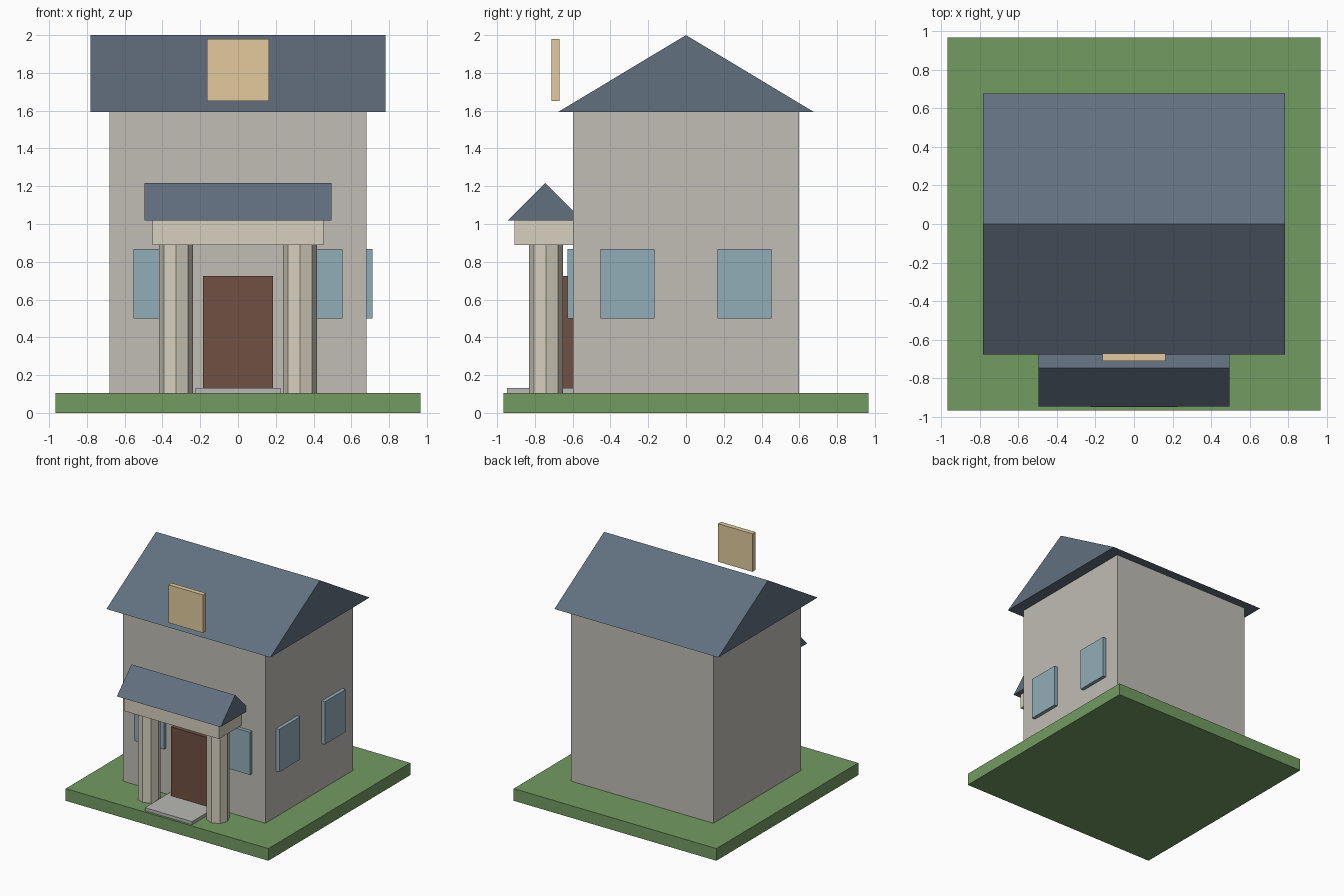
import bpy, math

if "Cube" in bpy.data.objects:
    bpy.data.objects.remove(bpy.data.objects["Cube"])


def material(name, rgb):
    m = bpy.data.materials.new(name)
    m.diffuse_color = (*rgb, 1)
    m.use_nodes = True
    m.node_tree.nodes["Principled BSDF"].inputs["Base Color"].default_value = m.diffuse_color
    return m


WALL = material("wall_stone", (0.53, 0.51, 0.46))
ROOF = material("slate", (0.12, 0.16, 0.21))
GRASS = material("grass", (0.17, 0.33, 0.12))
TRIM = material("cream_trim", (0.67, 0.63, 0.52))
DOOR = material("door_wood", (0.16, 0.08, 0.055))
GLASS = material("glass", (0.29, 0.42, 0.48))
PANEL = material("panel_tan", (0.76, 0.60, 0.34))
STEP = material("step_stone", (0.48, 0.48, 0.46))


def mesh_object(name, verts, faces, mat):
    me = bpy.data.meshes.new(name)
    me.from_pydata(verts, [], faces)
    me.materials.append(mat)
    ob = bpy.data.objects.new(name, me)
    bpy.context.collection.objects.link(ob)
    return ob


def prism(name, base, offset, mat):
    """Extrude a closed outline by an offset vector."""
    n = len(base)
    top = [tuple(a + b for a, b in zip(p, offset)) for p in base]
    faces = [tuple(reversed(range(n))), tuple(range(n, 2 * n))]
    faces += [(i, (i + 1) % n, n + (i + 1) % n, n + i) for i in range(n)]
    return mesh_object(name, base + top, faces, mat)


def box(name, x, y, z, mat):
    base = [(x[0], y[0], z[0]), (x[1], y[0], z[0]),
            (x[1], y[1], z[0]), (x[0], y[1], z[0])]
    return prism(name, base, (0, 0, z[1] - z[0]), mat)


def gable(name, half_x, y, z, mat):
    """Solid gable roof with its ridge along x."""
    base = [(-half_x, y[0], z[0]), (-half_x, y[1], z[0]),
            (-half_x, (y[0] + y[1]) / 2, z[1])]
    return prism(name, base, (2 * half_x, 0, 0), mat)


G = 0.105  # lawn surface

# Lawn, walls and main roof
box("lawn", (-0.967, 0.967), (-0.967, 0.967), (0, G), GRASS)
box("house_walls", (-0.68, 0.68), (-0.597, 0.597), (G, 1.593), WALL)
gable("main_roof", 0.782, (-0.677, 0.677), (1.593, 2.0), ROOF)

# Porch: step, beam and small gable roof
box("front_step", (-0.225, 0.225), (-0.948, -0.597), (G, 0.132), STEP)
box("porch_beam", (-0.453, 0.453), (-0.908, -0.582), (0.89, 1.018), TRIM)
gable("porch_roof", 0.495, (-0.945, -0.545), (1.018, 1.218), ROOF)

# Door and blank panel in front of the roof
box("front_door", (-0.184, 0.184), (-0.65, -0.597), (G, 0.726), DOOR)
box("gable_panel", (-0.164, 0.164), (-0.711, -0.67), (1.652, 1.98), PANEL)

# Mirrored octagonal columns and windows (front pair and right-side pair)
for label, s in (("left", -1), ("right", 1)):
    ring = [(s * 0.328 + 0.09 * math.cos(i * math.pi / 4),
             -0.742 + 0.09 * math.sin(i * math.pi / 4), G) for i in range(8)]
    prism("porch_column_" + label, ring, (0, 0, 0.89 - G), TRIM)
    c = s * 0.411
    box("front_window_" + label, (c - 0.143, c + 0.143), (-0.628, -0.587), (0.5, 0.868), GLASS)
    c = s * 0.31
    box("side_window_" + ("front" if s < 0 else "back"),
        (0.67, 0.711), (c - 0.143, c + 0.143), (0.5, 0.868), GLASS)
